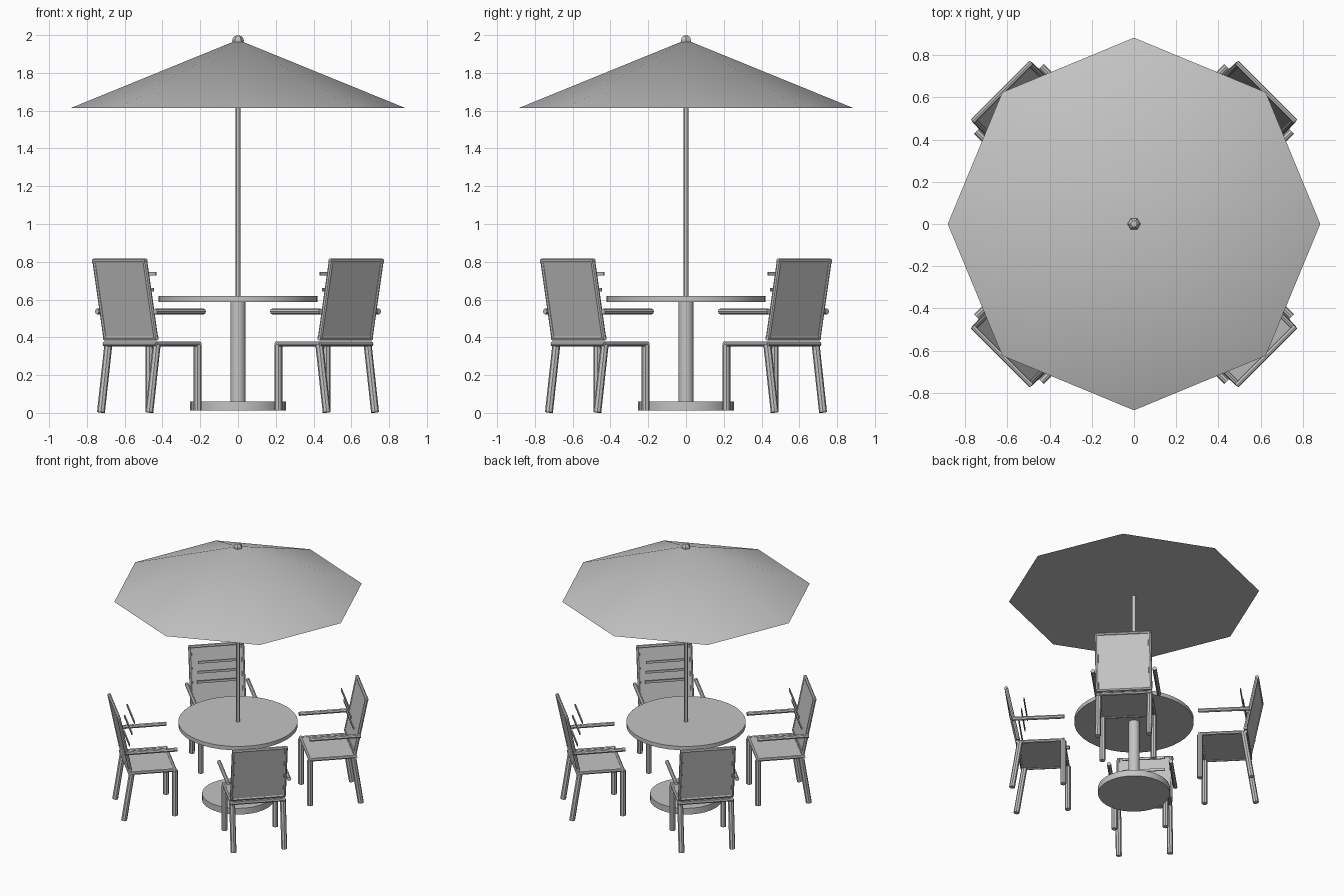
import bpy
import bmesh
from math import atan2, hypot, pi, radians
from mathutils import Matrix, Vector

old = bpy.data.objects.get("Cube")
if old:
    bpy.data.objects.remove(old, do_unlink=True)

GREY = (0.55, 0.55, 0.55, 1)
grey = bpy.data.materials.new("plain_grey")
grey.use_nodes = True
grey.diffuse_color = GREY
grey.node_tree.nodes["Principled BSDF"].inputs["Base Color"].default_value = GREY


def finish(name, bm):
    """Turn a bmesh into a shaded object with the grey material."""
    mesh = bpy.data.meshes.new(name)
    bm.to_mesh(mesh)
    bm.free()
    mesh.materials.append(grey)
    obj = bpy.data.objects.new(name, mesh)
    bpy.context.scene.collection.objects.link(obj)
    bpy.ops.object.select_all(action='DESELECT')
    obj.select_set(True)
    bpy.context.view_layer.objects.active = obj
    bpy.ops.object.shade_smooth_by_angle(angle=radians(30))
    return obj


def add_tube(bm, start, end, radius, sides=8):
    """Add a capped round bar between two points."""
    a, b = Vector(start), Vector(end)
    turn = (b - a).to_track_quat('Z', 'Y').to_matrix().to_4x4()
    bmesh.ops.create_cone(bm, cap_ends=True, segments=sides, radius1=radius,
                          radius2=radius, depth=(b - a).length,
                          matrix=Matrix.Translation((a + b) / 2) @ turn)


def add_box(bm, center, size, tilt=0):
    """Add a box leaning outwards by the tilt angle."""
    place = Matrix.Translation(center) @ Matrix.Rotation(tilt, 4, 'Y')
    bmesh.ops.create_cube(bm, size=1, matrix=place @ Matrix.Diagonal((*size, 1)))


def round_part(name, radius, low, high, sides):
    bm = bmesh.new()
    add_tube(bm, (0, 0, low), (0, 0, high), radius, sides)
    return finish(name, bm)


def framed_panel(name, inner, outer, half, thickness, radius):
    """A thin panel bordered by tubes; inner and outer are (x, z) edge points."""
    bm = bmesh.new()
    dx, dz = outer[0] - inner[0], outer[1] - inner[1]
    mid = ((inner[0] + outer[0]) / 2, 0, (inner[1] + outer[1]) / 2)
    add_box(bm, mid, (thickness, half * 2, hypot(dx, dz)), atan2(dx, dz))
    for side in (-half, half):
        add_tube(bm, (inner[0], side, inner[1]), (outer[0], side, outer[1]), radius)
    for x, z in (inner, outer):
        add_tube(bm, (x, -half - radius * 0.7, z), (x, half + radius * 0.7, z), radius)
    return finish(name, bm)


# Table
round_part("table_base", 0.253, 0.012, 0.06, 32)
round_part("table_column", 0.04, 0.055, 0.592, 16)
round_part("table_top", 0.42, 0.588, 0.618, 40)

# Parasol: pole, eight-sided closed canopy, faceted finial
round_part("parasol_pole", 0.0135, 0.6, 1.95, 12)
bm = bmesh.new()
bmesh.ops.create_cone(bm, cap_ends=True, segments=8, radius1=0.883, radius2=0,
                      depth=0.36, matrix=Matrix.Translation((0, 0, 1.795)))
finish("parasol_canopy", bm)
bm = bmesh.new()
bmesh.ops.create_uvsphere(bm, u_segments=6, v_segments=6, radius=0.031,
                          matrix=Matrix.Translation((0, 0, 1.971))
                          @ Matrix.Diagonal((1, 1, 0.92, 1))
                          @ Matrix.Rotation(pi / 2, 4, 'Z'))
finish("parasol_finial", bm)

# One chair, modelled on the +x side facing the table
HALF = 0.187
chair = [
    framed_panel("seat", (0.482, 0.365), (0.805, 0.365), HALF, 0.014, 0.013),
    framed_panel("backrest", (0.803, 0.396), (0.885, 0.804), HALF, 0.014, 0.013),
]

bm = bmesh.new()
for side in (-0.181, 0.181):
    add_tube(bm, (0.483, side, 0.012), (0.483, side, 0.36), 0.021)
finish_front = finish("front_legs", bm)

bm = bmesh.new()
for side in (-0.181, 0.181):
    add_tube(bm, (0.845, side, 0.003), (0.79, side, 0.36), 0.021)
finish_back = finish("back_legs", bm)

bm = bmesh.new()
for side in (-0.218, 0.218):
    add_tube(bm, (0.473, side, 0.537), (0.838, side, 0.537), 0.015)
arms = finish("armrests", bm)

bm = bmesh.new()
for step in range(3):
    add_box(bm, (0.764 + 0.018 * step, 0, 0.736 - 0.085 * step), (0.008, 0.3, 0.018))
slats = finish("back_slats", bm)
chair += [finish_front, finish_back, arms, slats]

# Four chairs around the table, sharing the same meshes
for number in range(4):
    angle = pi / 4 + number * pi / 2
    for part in chair:
        copy = part if number == 0 else part.copy()
        if number:
            bpy.context.scene.collection.objects.link(copy)
            copy.name = f"{part.name}_{number + 1}"
        copy.rotation_euler.z = angle
